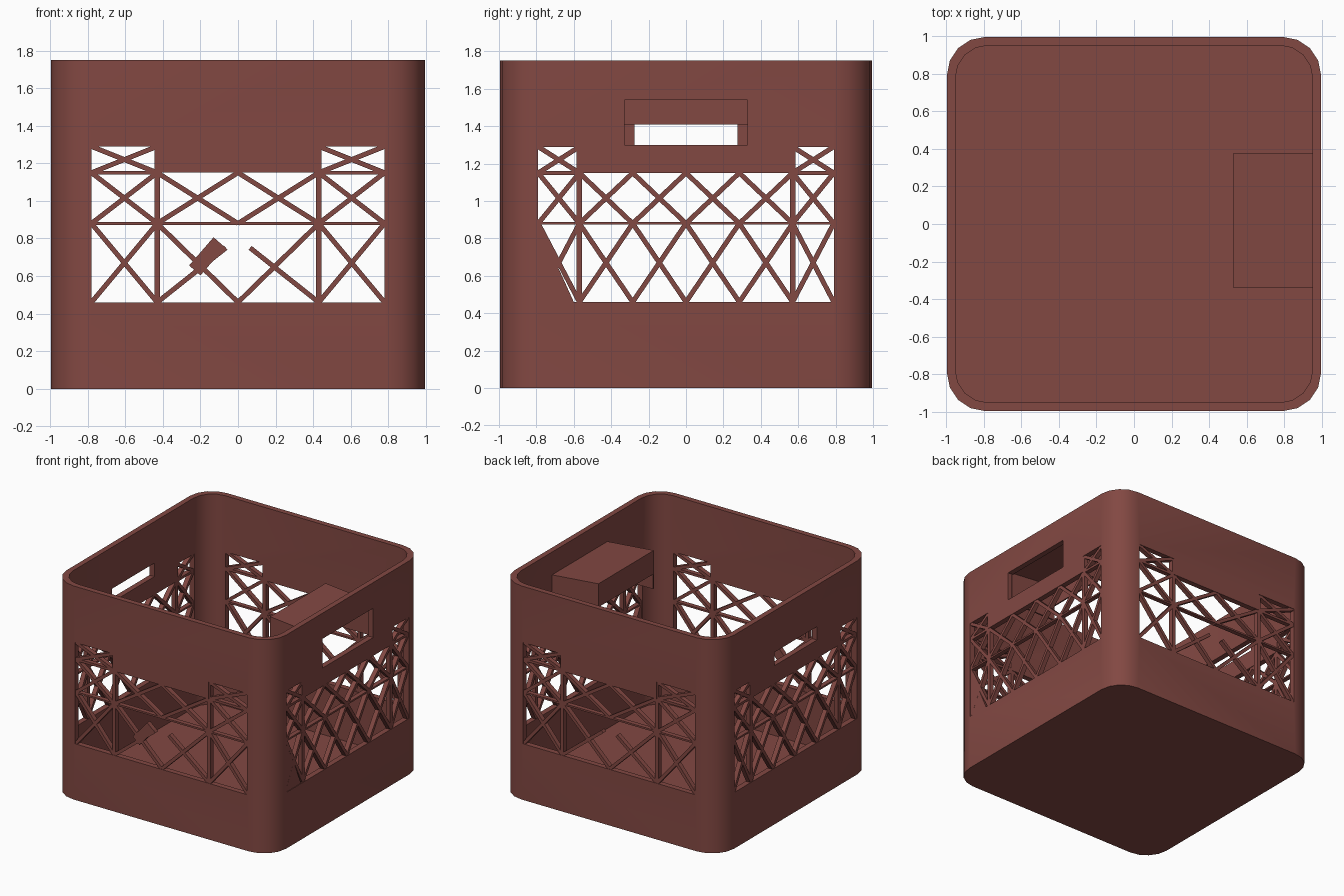
import bpy, bmesh, math
from mathutils import Matrix, Vector

if "Cube" in bpy.data.objects:
    bpy.data.objects.remove(bpy.data.objects["Cube"])

H, OUT, INN = 1.75, 0.995, 0.95       # height, outer and inner half widths
MID = (OUT + INN) / 2

mat = bpy.data.materials.new("brick brown plastic")
mat.diffuse_color = (0.225, 0.065, 0.055, 1)
mat.use_nodes = True
mat.node_tree.nodes["Principled BSDF"].inputs["Base Color"].default_value = mat.diffuse_color


def rounded_square(half, r, n=4):
    pts = []
    for k in range(4):
        cx, cy = [(1, 1), (-1, 1), (-1, -1), (1, -1)][k]
        for i in range(n + 1):
            a = math.pi / 2 * (k + i / n)
            pts.append((cx * (half - r) + r * math.cos(a), cy * (half - r) + r * math.sin(a)))
    return pts


def make(name, bm, smooth=False):
    bmesh.ops.recalc_face_normals(bm, faces=bm.faces)
    me = bpy.data.meshes.new(name)
    bm.to_mesh(me)
    bm.free()
    me.materials.append(mat)
    ob = bpy.data.objects.new(name, me)
    bpy.context.collection.objects.link(ob)
    return ob


def prism(bm, pts, vec):
    """Closed prism from a polygon of 3D points pushed along vec."""
    f = bm.faces.new([bm.verts.new(p) for p in pts])
    res = bmesh.ops.extrude_face_region(bm, geom=[f], use_keep_orig=True)
    for v in res["geom"]:
        if isinstance(v, bmesh.types.BMVert):
            v.co += Vector(vec)


def box(bm, lo, hi):
    prism(bm, [(lo[0], lo[1], lo[2]), (hi[0], lo[1], lo[2]),
               (hi[0], hi[1], lo[2]), (lo[0], hi[1], lo[2])], (0, 0, hi[2] - lo[2]))


def window(w, inner):
    """Window outline with a solid apron hanging into its top."""
    return [(-w, .46), (w, .46), (w, 1.29), (inner, 1.29),
            (inner, 1.15), (-inner, 1.15), (-inner, 1.29), (-w, 1.29)]


# wall shell: rounded square ring
bm = bmesh.new()
outer, inner = rounded_square(OUT, .2), rounded_square(INN, .17)
rings = [[bm.verts.new((x, y, z)) for x, y in p]
         for p, z in ((outer, 0), (outer, H), (inner, H), (inner, 0))]
for a in range(4):
    A, B = rings[a], rings[(a + 1) % 4]
    for i in range(len(A)):
        j = (i + 1) % len(A)
        bm.faces.new((A[i], A[j], B[j], B[i]))
walls = make("crate_walls", bm)

# cutters: windows through opposite walls, then the hand holes
cutters = []
bm = bmesh.new()
prism(bm, [(u, -1.3, z) for u, z in window(.78, .43)], (0, 2.6, 0))
cutters.append(make("cut_front_back", bm))
bm = bmesh.new()
prism(bm, [(-1.3, u, z) for u, z in window(.79, .57)], (2.6, 0, 0))
cutters.append(make("cut_sides", bm))
bm = bmesh.new()
box(bm, (.8, -.33, 1.3), (1.3, .33, 1.54))
box(bm, (-1.3, -.275, 1.3), (-.8, .275, 1.41))
cutters.append(make("cut_hand_holes", bm))
for c in cutters:
    m = walls.modifiers.new("cut", 'BOOLEAN')
    m.operation, m.solver, m.object = 'DIFFERENCE', 'EXACT', c
bpy.context.view_layer.update()
cut = bpy.data.meshes.new_from_object(walls.evaluated_get(bpy.context.evaluated_depsgraph_get()))
walls.modifiers.clear()
walls.data = cut
for c in cutters:
    bpy.data.objects.remove(c)
bpy.ops.object.select_all(action='DESELECT')
walls.select_set(True)
bpy.context.view_layer.objects.active = walls
bpy.ops.object.shade_smooth_by_angle(angle=math.radians(35))

# floor plate
bm = bmesh.new()
prism(bm, [(x, y, 0) for x, y in rounded_square(.96, .175)], (0, 0, .03))
make("crate_floor", bm)


def bar(bm, p, q, w=.026, d=.038):
    """Lattice strut between two (along wall, height) points of the front wall."""
    p, q = Vector((p[0], -MID, p[1])), Vector((q[0], -MID, q[1]))
    v = q - p
    m = (Matrix.Translation((p + q) / 2) @ Matrix.Rotation(-math.atan2(v.z, v.x), 4, 'Y')
         @ Matrix.Diagonal((v.length, d, w, 1)))
    bmesh.ops.create_cube(bm, size=1, matrix=m)


def cross(bm, a, b, z0, z1):
    bar(bm, (a, z0), (b, z1))
    bar(bm, (a, z1), (b, z0))


def lattice(name, w, post, cols, angle, broken=False, extra=None):
    bm = bmesh.new()
    xs = [-w] + [-post + 2 * post * i / cols for i in range(cols + 1)] + [w]
    for a, b in zip(xs, xs[1:]):
        cross(bm, a, b, .88, 1.15)
        if broken and abs(a + b) < .5:       # snapped struts beside the centre
            far = a if abs(a) > abs(b) else b
            bar(bm, (0, .46), (far, .88))
            bar(bm, (far * .15, .75), (far, .46))
        else:
            cross(bm, a, b, .46, .88)
    for s in (-1, 1):                        # posts and top corner cells
        bar(bm, (s * post, .46), (s * post, 1.29), .03)
        cross(bm, s * post, s * w, 1.15, 1.29)
        bar(bm, (s * post, 1.15), (s * w, 1.15), .02)
    bar(bm, (-w, .88), (w, .88), .014)
    if extra:
        extra(bm)
    bmesh.ops.rotate(bm, verts=bm.verts, cent=(0, 0, 0), matrix=Matrix.Rotation(angle, 3, 'Z'))
    make(name, bm)


def web(bm):        # torn web on the front lattice
    bar(bm, (-.23, .63), (-.1, .78), .08)


def gusset(bm):     # filled lower corner on the right lattice
    prism(bm, [(-.79, -OUT + .004, .46), (-.6, -OUT + .004, .46), (-.79, -OUT + .004, .88)], (0, .036, 0))


lattice("front_lattice", .78, .43, 2, 0, True, web)
lattice("right_lattice", .79, .57, 4, math.pi / 2, False, gusset)
lattice("back_lattice", .78, .43, 2, math.pi, True)
lattice("left_lattice", .79, .57, 4, -math.pi / 2)

# hood inside the right hand hole: sides, sloping top and short back lip
bm = bmesh.new()
t = .012
for y in (-.34, .365):
    prism(bm, [(.96, y, 1.29), (.53, y, 1.29), (.53, y, 1.6), (.96, y, 1.56)], (0, t, 0))
prism(bm, [(.96, -.34, 1.55), (.53, -.34, 1.59), (.53, -.34, 1.602), (.96, -.34, 1.562)], (0, .717, 0))
box(bm, (.53, -.34, 1.41), (.542, .377, 1.6))
make("hand_hole_hood", bm)
